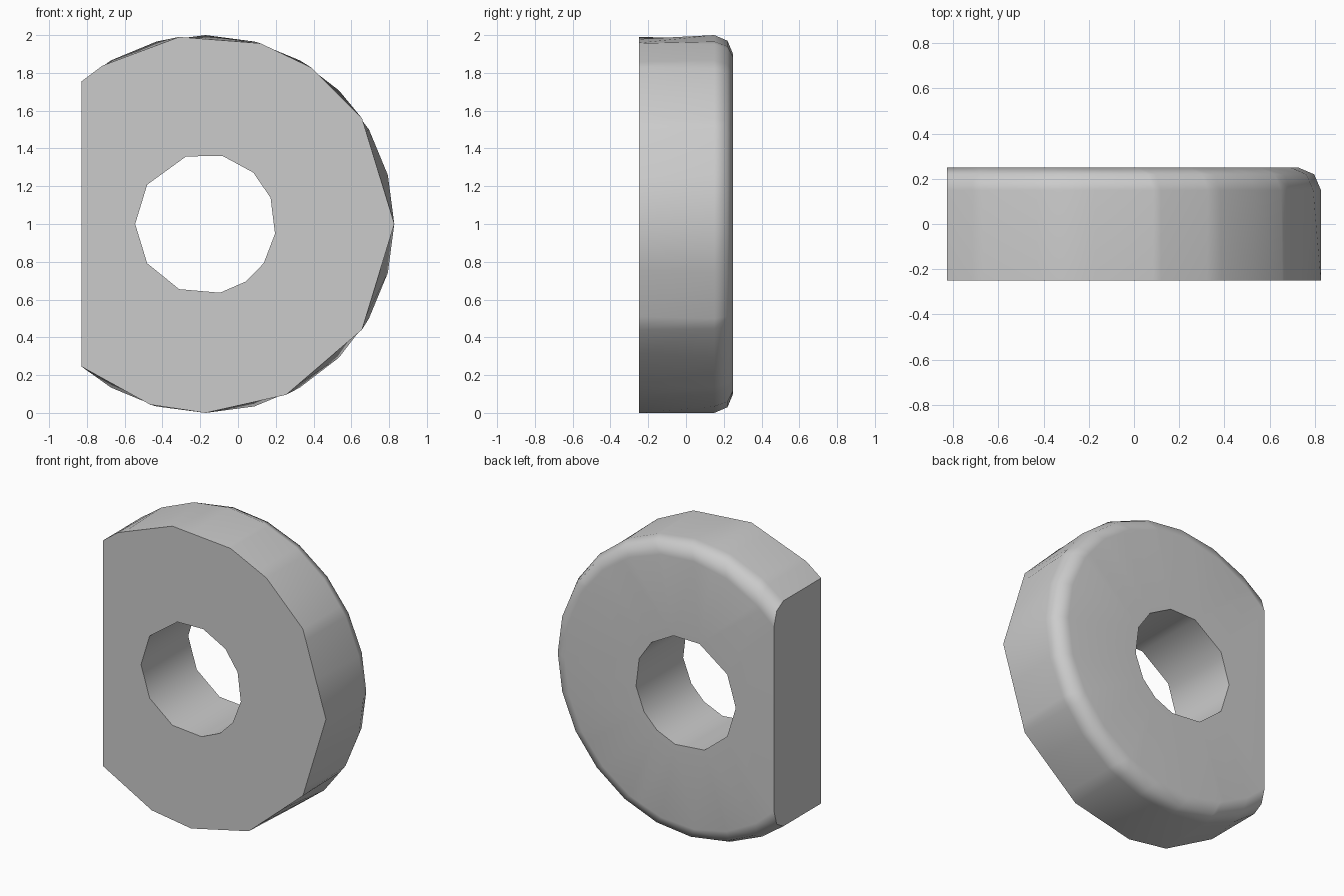
import bpy, bmesh
from math import sin, cos, acos, radians, degrees

if "Cube" in bpy.data.objects:
    bpy.data.objects.remove(bpy.data.objects["Cube"])

CX, CZ, FLAT = -0.1725, 1.0, -0.655      # disc centre, flat cut relative to it
END = degrees(acos(FLAT))                # angle where the rim meets the flat

# Facet angles of the coarse front edge, the finer back rim and the bore
front = [-END, -107, -90, -64.7, -34, 0, 34, 56, 73, 98, 123, END]
back = [-END] + list(range(-120, 121, 15)) + [END]
bore = [180, 146, 106, 76, 47, 22, -8, -34, -55, -78, -112, -146]
angles = sorted(set(front) | set(back))


def chord(a, corners):
    """Radius of the unit-circle polygon with these corners, at angle a."""
    for a0, a1 in zip(corners, corners[1:]):
        if a0 <= a <= a1:
            return cos(radians(a1 - a0) / 2) / cos(radians(a - (a0 + a1) / 2))
    return 1.0


bm = bmesh.new()


def point(a, r, y):
    return bm.verts.new((CX + r * cos(radians(a)), y, CZ + r * sin(radians(a))))


def rim_ring(r, y, corners):
    scale = degrees(acos(FLAT / r)) / END
    return [point(a * scale, r * chord(a, corners), y) for a in angles]


def bridge(p, q):
    n = len(p)
    for i in range(n):
        j = (i + 1) % n
        bm.faces.new((p[i], p[j], q[j], q[i]))


def loop_edges(ring):
    return [bm.edges.get((ring[i - 1], ring[i])) for i in range(len(ring))]


# Outer wall with rounded back edge
outer = [rim_ring(1.0, -0.25, front), rim_ring(1.0, 0.15, back),
         rim_ring(0.97, 0.22, back), rim_ring(0.9, 0.25, back)]
for p, q in zip(outer, outer[1:]):
    n = len(p)
    for i in range(n - 1):
        bm.faces.new((p[i], p[i + 1], q[i + 1], q[i]))

# Flat side as one face
bm.faces.new([r[0] for r in outer] + [r[-1] for r in reversed(outer)])

# Bore
inner = [[point(a, 0.372, y) for a in bore] for y in (-0.25, 0.25)]
bridge(*inner)

# Front and back faces around the bore
for o, i, d in ((outer[0], inner[0], -1), (outer[-1], inner[1], 1)):
    bmesh.ops.triangle_fill(bm, use_beauty=True, normal=(0, d, 0),
                            edges=loop_edges(o) + loop_edges(i))
bmesh.ops.recalc_face_normals(bm, faces=bm.faces)

mesh = bpy.data.meshes.new("flatted_washer")
bm.to_mesh(mesh)
bm.free()
washer = bpy.data.objects.new("flatted_washer", mesh)
bpy.context.collection.objects.link(washer)
bpy.context.view_layer.objects.active = washer
washer.select_set(True)
bpy.ops.object.shade_smooth_by_angle(angle=radians(50))
weighted = washer.modifiers.new("weighted_normals", 'WEIGHTED_NORMAL')
weighted.keep_sharp = True
